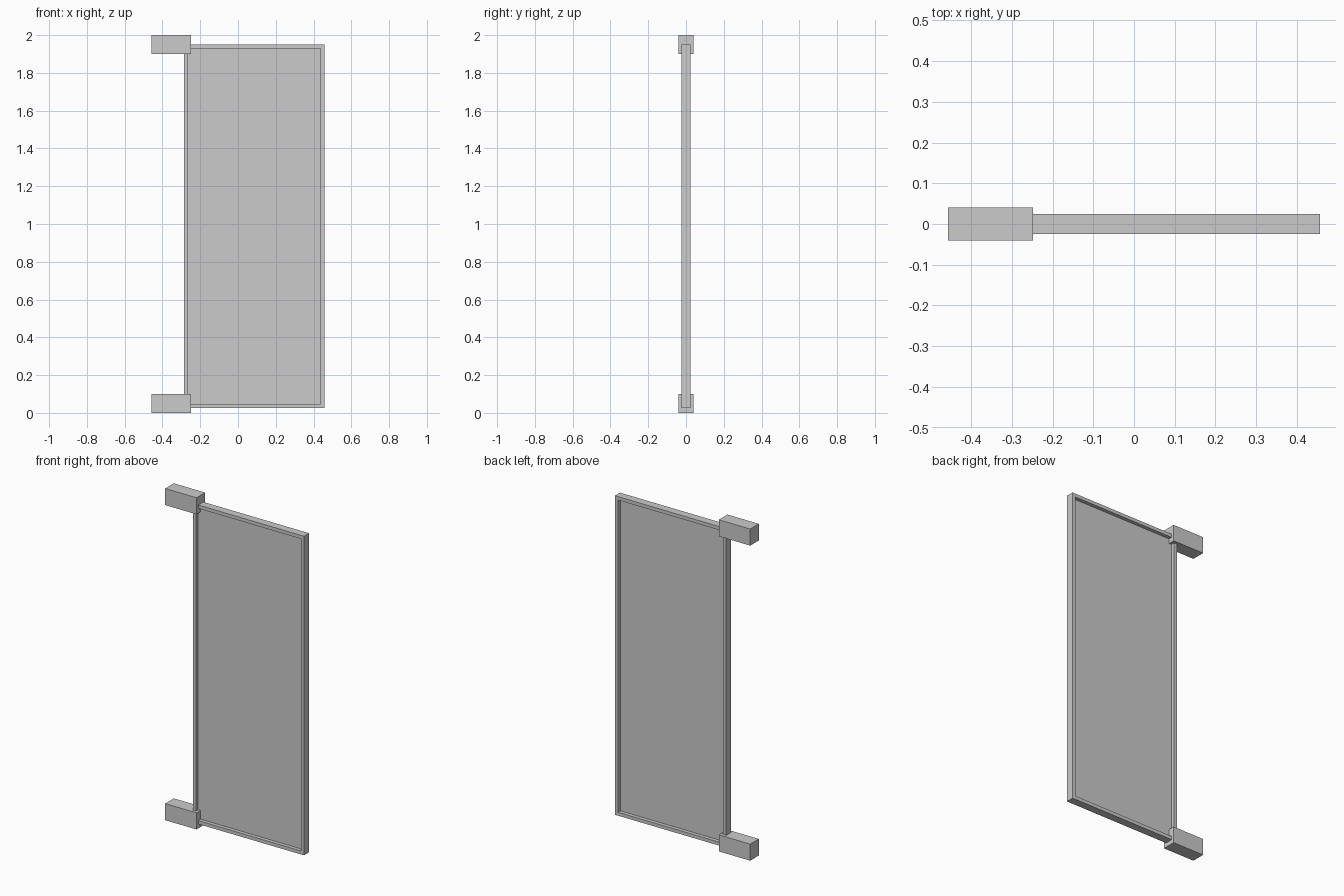
import bpy
import bmesh

if "Cube" in bpy.data.objects:
    bpy.data.objects.remove(bpy.data.objects["Cube"])

X0, X1, Z0, Z1 = -0.285, 0.457, 0.026, 1.95   # outer door leaf
T, D = 0.021, 0.024                            # frame width, half depth


def make(name, bm):
    bmesh.ops.recalc_face_normals(bm, faces=bm.faces[:])
    mesh = bpy.data.meshes.new(name)
    bm.to_mesh(mesh)
    bm.free()
    obj = bpy.data.objects.new(name, mesh)
    bpy.context.collection.objects.link(obj)
    return obj


def box(name, lo, hi):
    bm = bmesh.new()
    bmesh.ops.create_cube(bm, size=1)
    for v in bm.verts:
        v.co = [(a + b) / 2 + c * (b - a) for a, b, c in zip(lo, hi, v.co)]
    return make(name, bm)


# Mitred rectangular frame: four quads front and back, joined by side walls
bm = bmesh.new()
rings = []
for inset, y in ((0, -D), (0, D), (T, D), (T, -D)):
    a, b, c, d = X0 + inset, X1 - inset, Z0 + inset, Z1 - inset
    rings.append([bm.verts.new((x, y, z))
                  for x, z in ((a, c), (b, c), (b, d), (a, d))])
for i in range(4):
    r, s = rings[i], rings[(i + 1) % 4]
    for j in range(4):
        k = (j + 1) % 4
        bm.faces.new((r[j], r[k], s[k], s[j]))
make("door_frame", bm)

# Thin sheet set in the middle of the frame
box("door_panel", (X0 + T, -0.002, Z0 + T), (X1 - T, 0.002, Z1 - T))

# Hinge blocks clasping the two left corners
for name, z in (("lower_hinge_block", 0.0), ("upper_hinge_block", 1.9)):
    box(name, (-0.457, -0.041, z), (-0.248, 0.041, z + 0.1))
